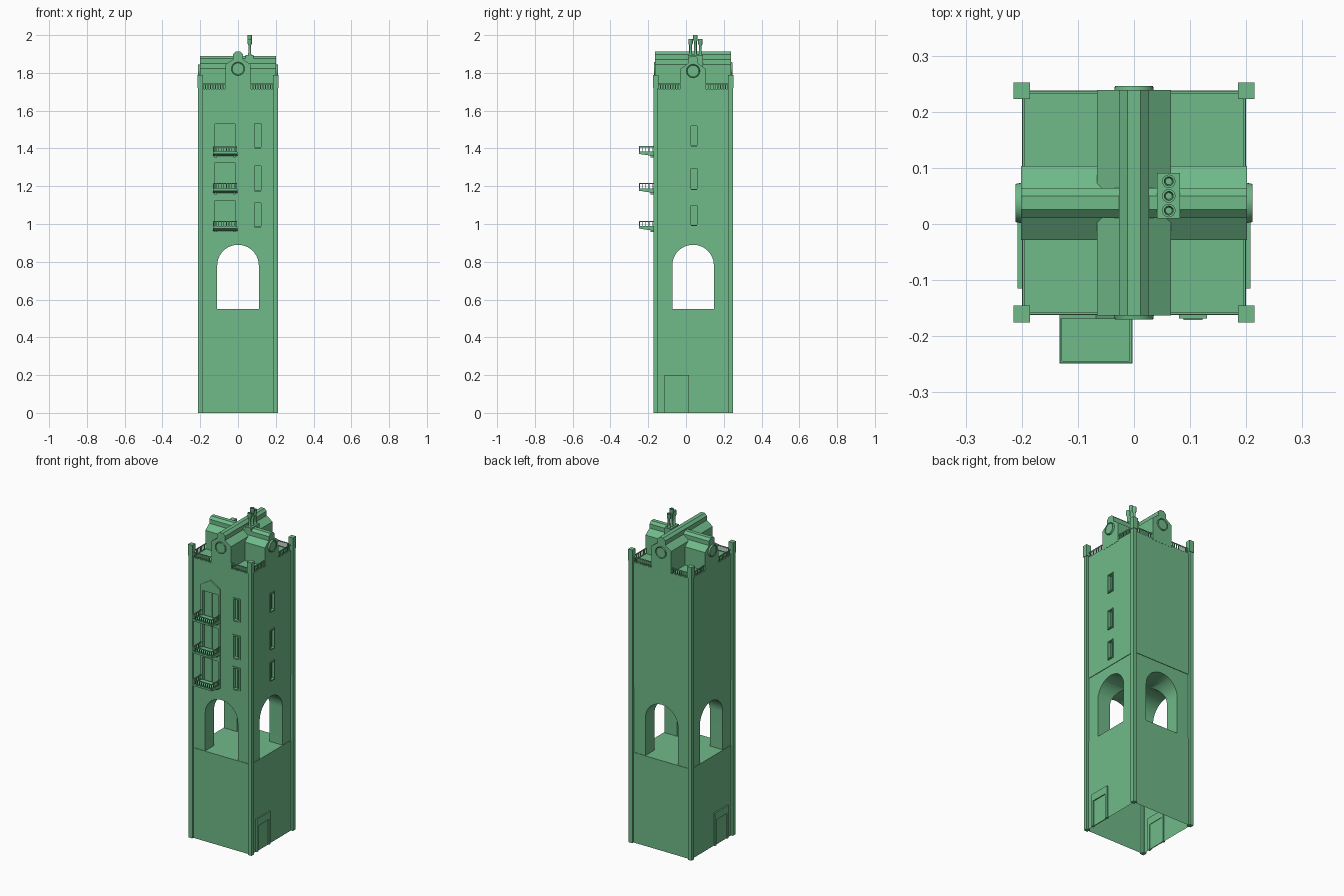
import bpy, bmesh, math
from mathutils import Matrix

cube = bpy.data.objects.get("Cube")
if cube:
    bpy.data.objects.remove(cube, do_unlink=True)

green = bpy.data.materials.new("soft green")
green.use_nodes = True
green.diffuse_color = (0.16, 0.49, 0.25, 1)
green.node_tree.nodes["Principled BSDF"].inputs["Base Color"].default_value = (0.16, 0.49, 0.25, 1)

CY = 0.0375                    # tower axis in y
FRONT, BACK, SIDE = CY - 0.2, CY + 0.2, 0.2


def finish(name, bm):
    bmesh.ops.recalc_face_normals(bm, faces=bm.faces)
    mesh = bpy.data.meshes.new(name)
    bm.to_mesh(mesh)
    bm.free()
    mesh.materials.append(green)
    ob = bpy.data.objects.new(name, mesh)
    bpy.context.collection.objects.link(ob)
    return ob


def boxes(name, items):
    """One object from boxes given as x0, x1, y0, y1, z0, z1."""
    bm = bmesh.new()
    for x0, x1, y0, y1, z0, z1 in items:
        m = Matrix.Translation(((x0 + x1) / 2, (y0 + y1) / 2, (z0 + z1) / 2))
        m = m @ Matrix.Diagonal((abs(x1 - x0), abs(y1 - y0), abs(z1 - z0), 1))
        bmesh.ops.create_cube(bm, size=1, matrix=m)
    return finish(name, bm)


def prism(name, profile, axis, a, b):
    """Extrude a (u, z) profile along x or y from a to b."""
    bm = bmesh.new()
    place = (lambda u, z, d: (d, u, z)) if axis == "x" else (lambda u, z, d: (u, d, z))
    ends = [[bm.verts.new(place(u, z, d)) for u, z in profile] for d in (a, b)]
    for ring in ends:
        bm.faces.new(ring)
    n = len(profile)
    for i in range(n):
        j = (i + 1) % n
        bm.faces.new((ends[0][i], ends[0][j], ends[1][j], ends[1][i]))
    return finish(name, bm)


def select(ob):
    bpy.ops.object.select_all(action="DESELECT")
    ob.select_set(True)
    bpy.context.view_layer.objects.active = ob


def cut(ob, cutter):
    select(ob)
    mod = ob.modifiers.new("cut", "BOOLEAN")
    mod.operation, mod.solver, mod.object = "DIFFERENCE", "EXACT", cutter
    bpy.ops.object.modifier_apply(modifier=mod.name)
    bpy.data.objects.remove(cutter, do_unlink=True)


def smooth(ob):
    select(ob)
    bpy.ops.object.shade_smooth_by_angle(angle=math.radians(35))


def on_wall(axis, u0, u1, d0, d1, z0, z1):
    return (d0, d1, u0, u1, z0, z1) if axis == "x" else (u0, u1, d0, d1, z0, z1)


# Lower block, open underneath
lower = boxes("lower_block", [(-SIDE, SIDE, FRONT, BACK, 0, 0.55)])
bm = bmesh.new()
bm.from_mesh(lower.data)
bmesh.ops.delete(bm, geom=[f for f in bm.faces if f.normal.z < -0.5], context="FACES")
bm.to_mesh(lower.data)
bm.free()

# Arcade storey with crossing arched openings
arcade = boxes("arcade", [(-0.197, 0.197, FRONT + 0.003, BACK - 0.003, 0.55, 0.95)])
for axis, c in (("y", 0), ("x", CY)):
    arch = [(c - 0.11, 0.5), (c + 0.11, 0.5)]
    arch += [(c + 0.11 * math.cos(math.pi * i / 24), 0.78 + 0.11 * math.sin(math.pi * i / 24))
             for i in range(25)]
    cut(arcade, prism("arch_cutter", arch, axis, -0.5, 0.5))
smooth(arcade)

# Upper block
upper = boxes("upper_block", [(-SIDE, SIDE, FRONT, BACK, 0.95, 1.71)])


def window(name, axis, wall, out, u0, u1, z0, z1, t=0.008):
    """Recessed opening with a raised surround and sill."""
    p, q = wall + out * 0.006, wall - out * 0.004
    cut(upper, boxes("cutter", [on_wall(axis, u0 + t, u1 - t, wall + out * 0.02,
                                        wall - out * 0.012, z0 + t, z1 - t)]))
    m = (u0 + u1) / 2
    boxes(name, [on_wall(axis, u0, u0 + t, p, q, z0, z1),
                 on_wall(axis, u1 - t, u1, p, q, z0, z1),
                 on_wall(axis, u0 + t, u1 - t, p, q, z1 - t, z1),
                 on_wall(axis, u0 + t, u1 - t, p + out * 0.003, q, z0, z0 + t),
                 on_wall(axis, m - 0.0015, m + 0.0015, wall - out * 0.006,
                         wall - out * 0.014, z0 + t, z1 - t)])


for i, (z0, z1) in enumerate(((0.98, 1.12), (1.17, 1.315), (1.40, 1.54))):
    window(f"front_window_{i + 1}", "y", FRONT, -1, 0.08, 0.13, z0, z1)
    window(f"side_window_{i + 1}", "x", SIDE, 1, 0.02, 0.065, z0 + 0.01, z1 - 0.015, 0.006)

# Pointed bay holding the balcony doors
bay = prism("balcony_bay", [(-0.133, 0.97), (-0.003, 0.97), (-0.003, 1.565), (-0.068, 1.605),
                            (-0.133, 1.565)], "y", FRONT - 0.007, FRONT + 0.002)
for z0, z1 in ((0.975, 1.125), (1.175, 1.325), (1.37, 1.53)):
    for target in (bay, upper):
        cut(target, boxes("cutter", [(-0.121, -0.015, FRONT - 0.05, FRONT + 0.012, z0, z1)]))
    boxes("balcony_door_mullion", [(-0.07, -0.066, FRONT + 0.008, FRONT + 0.014, z0, z1)])


def railing(p, q, z0, z1, n, w=0.002):
    """Boxes for a top rail, bottom rail and balusters from p to q."""
    (xa, ya), (xb, yb) = p, q
    span = (min(xa, xb) - w, max(xa, xb) + w, min(ya, yb) - w, max(ya, yb) + w)
    parts = [(*span, z1 - 0.006, z1), (*span, z0, z0 + 0.004)]
    for i in range(n + 1):
        x, y = xa + (xb - xa) * i / n, ya + (yb - ya) * i / n
        parts.append((x - w, x + w, y - w, y + w, z0, z1))
    return parts


# Balconies with wedge slabs, feet and railings
L, R, OUT = -0.133, -0.003, -0.249
for i, z in enumerate((0.985, 1.185, 1.38)):
    prism(f"balcony_slab_{i + 1}", [(FRONT, z - 0.022), (OUT, z - 0.009), (OUT, z), (FRONT, z)],
          "x", L, R)
    boxes(f"balcony_feet_{i + 1}", [(x - 0.006, x + 0.006, FRONT - 0.025, FRONT, z - 0.028, z - 0.01)
                                    for x in (L + 0.015, R - 0.015)])
    a, b, y = L + 0.003, R - 0.003, OUT + 0.003
    boxes(f"balcony_railing_{i + 1}", railing((a, y), (b, y), z, z + 0.032, 9)
          + railing((a, y), (a, FRONT), z, z + 0.032, 5)
          + railing((b, y), (b, FRONT), z, z + 0.032, 5))

# Side doors
for s, label in ((1, "left"), (-1, "right")):
    p, q = s * 0.194, s * 0.208
    boxes(f"{label}_door_frame", [(p, q, -0.115, -0.1, 0, 0.2), (p, q, 0.002, 0.017, 0, 0.2),
                                  (p, q, -0.1, 0.002, 0.155, 0.2)])
    boxes(f"{label}_door", [(s * 0.197, s * 0.202, -0.1, 0.002, 0, 0.155)])

# Corner posts with wider caps
for x in (-0.2, 0.2):
    for y in (FRONT + 0.002, BACK):
        boxes("corner_post", [(x - 0.0125, x + 0.0125, y - 0.0125, y + 0.0125, 0, 1.72),
                              (x - 0.015, x + 0.015, y - 0.015, y + 0.015, 1.72, 1.79)])

# Parapet railings on both halves of every side
deck = []
for s in (-1, 1):
    for y in (FRONT + 0.003, BACK - 0.003):
        deck += railing((s * 0.066, y), (s * 0.185, y), 1.71, 1.745, 9)
    for x in (-0.197, 0.197):
        deck += railing((x, CY + s * 0.067), (x, CY + s * 0.185), 1.71, 1.745, 9)
boxes("parapet_railing", deck)


# Crossing roofs with raised ridge caps and round gable plaques
def gable(name, axis, c, a, b, top):
    half = [(0.066, 1.705), (0.066, top - 0.068), (0.027, top - 0.04), (0.027, top - 0.014),
            (0.012, top)]
    prism(name, [(c + u, z) for u, z in half] + [(c - u, z) for u, z in reversed(half)], axis, a, b)


gable("main_roof", "y", 0, FRONT - 0.001, BACK + 0.001, 1.912)
gable("cross_roof", "x", CY, -0.201, 0.201, 1.89)


def plaque(name, x, y, z, rot):
    bm = bmesh.new()
    bmesh.ops.create_cone(bm, cap_ends=True, segments=32, radius1=0.037, radius2=0.034, depth=0.016)
    face = max(bm.faces, key=lambda f: f.calc_center_median().z)
    bmesh.ops.inset_region(bm, faces=[face], thickness=0.004)
    bmesh.ops.translate(bm, verts=face.verts, vec=(0, 0, -0.003))
    bmesh.ops.transform(bm, verts=bm.verts, matrix=Matrix.Translation((x, y, z)) @ rot)
    smooth(finish(name, bm))


for s in (-1, 1):
    plaque("gable_plaque", 0, CY + s * 0.2, 1.822, Matrix.Rotation(-s * math.pi / 2, 4, "X"))
    plaque("cross_gable_plaque", s * 0.203, CY, 1.81, Matrix.Rotation(s * math.pi / 2, 4, "Y"))

# Chimney stack and hollow pots
boxes("chimney_stack", [(0.041, 0.082, 0.01, 0.091, 1.8, 1.895)])
for y, top in ((0.024, 1.98), (0.05, 2.0), (0.076, 1.98)):
    bm = bmesh.new()
    outline = [(0.01, 1.895), (0.007, 1.905), (0.007, top - 0.035), (0.012, top - 0.025),
               (0.012, top), (0.008, top), (0.006, top - 0.03), (0, top - 0.03)]
    verts = [bm.verts.new((r, 0, z)) for r, z in outline]
    edges = [bm.edges.new(pair) for pair in zip(verts, verts[1:])]
    bmesh.ops.spin(bm, geom=verts + edges, cent=(0, 0, 0), axis=(0, 0, 1), angle=math.tau, steps=16)
    bmesh.ops.remove_doubles(bm, verts=bm.verts, dist=0.0001)
    bmesh.ops.translate(bm, verts=bm.verts, vec=(0.062, y, 0))
    smooth(finish("chimney_pot", bm))
